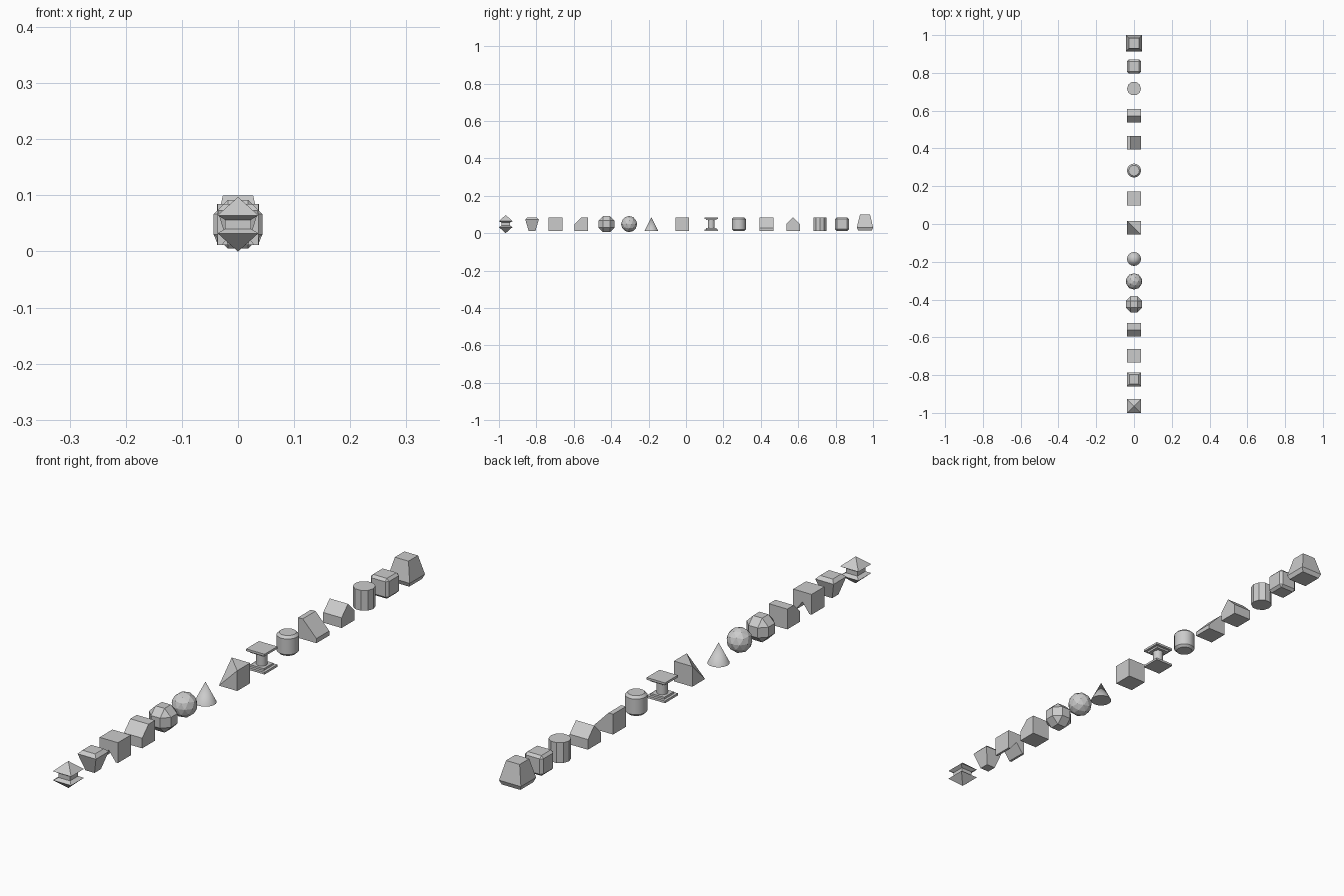
import bpy, bmesh, math
from mathutils import Vector

if "Cube" in bpy.data.objects:
    bpy.data.objects.remove(bpy.data.objects["Cube"])

C = 0.0485   # common centre height of the blocks
H = 0.0365   # common half size


def finish(name, bm, y, smooth=False):
    bmesh.ops.recalc_face_normals(bm, faces=bm.faces[:])
    me = bpy.data.meshes.new(name)
    bm.to_mesh(me)
    bm.free()
    ob = bpy.data.objects.new(name, me)
    bpy.context.collection.objects.link(ob)
    ob.location = (0, y, C)
    if smooth:
        bpy.ops.object.select_all(action='DESELECT')
        ob.select_set(True)
        bpy.context.view_layer.objects.active = ob
        bpy.ops.object.shade_smooth_by_angle(angle=math.radians(30))
    return ob


def lathe(bm, profile, sides, turn=0.0):
    """Stack rings of (radius, z); zero radius makes a point, open ends are capped."""
    rings = []
    for r, z in profile:
        if r == 0:
            rings.append([bm.verts.new((0, 0, z))])
        else:
            rings.append([bm.verts.new((r * math.cos(turn + math.tau * i / sides),
                                        r * math.sin(turn + math.tau * i / sides), z))
                          for i in range(sides)])
    for a, b in zip(rings, rings[1:]):
        for i in range(sides):
            j = (i + 1) % sides
            loop = [a[i % len(a)], a[j % len(a)], b[j % len(b)], b[i % len(b)]]
            bm.faces.new(list(dict.fromkeys(loop)))
    for ring in (rings[0], rings[-1]):
        if len(ring) > 1:
            bm.faces.new(ring)


def turned(name, y, profile, sides=32, turn=0.0, smooth=True):
    bm = bmesh.new()
    lathe(bm, profile, sides, turn)
    return finish(name, bm, y, smooth)


def square_stack(name, y, profile):
    """Square sections given as (half width, z)."""
    return turned(name, y, [(w * math.sqrt(2), z) for w, z in profile],
                  4, math.pi / 4, False)


def prism(name, y, outline, axis):
    """Extrude an outline along x (outline in y,z) or along y (outline in x,z)."""
    bm = bmesh.new()
    if axis == 'x':
        pts, move = [(-H, u, v) for u, v in outline], (2 * H, 0, 0)
    else:
        pts, move = [(u, -H, v) for u, v in outline], (0, 2 * H, 0)
    face = bm.faces.new([bm.verts.new(p) for p in pts])
    ext = bmesh.ops.extrude_face_region(bm, geom=[face], use_keep_orig=True)
    bmesh.ops.translate(bm, vec=move,
                        verts=[g for g in ext['geom'] if isinstance(g, bmesh.types.BMVert)])
    return finish(name, bm, y)


def hull(name, y, points):
    bm = bmesh.new()
    for p in points:
        bm.verts.new(p)
    bmesh.ops.convex_hull(bm, input=bm.verts[:])
    bmesh.ops.dissolve_limit(bm, angle_limit=0.02, verts=bm.verts[:], edges=bm.edges[:])
    return finish(name, bm, y)


# Double pyramid with a narrow waist
square_stack("waisted_double_pyramid", -0.964,
             [(0, -C), (H, -0.016), (0.023, -0.008), (0.023, 0.008), (H, 0.016), (0, C)])

# Tapered block with bevelled top
square_stack("inverted_taper_block", -0.823, [(0.018, -H), (H, 0.025), (0.025, H)])

# Cube with a V groove underneath
prism("grooved_block", -0.698,
      [(-H, -H), (-0.028, -H), (0, 0), (0.028, -H), (H, -H), (H, H), (-H, H)], 'y')

# Block with one chamfered edge
prism("chamfered_block", -0.56, [(-H, -H), (H, -H), (H, H), (0, H), (-H, 0)], 'x')

# Faceted ball of squares and triangles
a, b = 0.018, 0.0435
s = (-1, 1)
hull("faceted_ball", -0.425,
     [(i * u, j * v, k * w) for u, v, w in ((a, a, b), (a, b, a), (b, a, a))
      for i in s for j in s for k in s])

# Triangulated ball
bm = bmesh.new()
bmesh.ops.create_icosphere(bm, subdivisions=2, radius=0.0435)
finish("triangle_ball", bm, -0.304)

# Cone
turned("cone", -0.185, [(H, -H), (0, H)])

# Cube with one corner sliced off
hull("cut_corner_cube", -0.02,
     [(i * H, j * H, k * H) for i in s for j in s for k in s if (i, j, k) != (-1, -1, 1)])

# Pedestal: round shaft with stepped square plates at both ends
PED = 0.135
for side, label in ((-1, "bottom"), (1, "top")):
    square_stack("pedestal_" + label, PED,
                 [(H, side * H), (H, side * 0.0285), (0.027, side * 0.0285),
                  (0.027, side * 0.0215)])
turned("pedestal_shaft", PED, [(0.018, -0.0215), (0.018, 0.0215)])

# Cylinder with bevelled rims
turned("bevelled_cylinder", 0.283,
       [(0.028, -H), (H, -0.028), (H, 0.028), (0.028, H)])

# Wedge sloping toward +x
prism("wedge", 0.43, [(-H, -H), (H, -H), (H, -0.02), (-0.018, H), (-H, H)], 'y')

# House-shaped block
prism("gable_block", 0.573, [(-H, -H), (H, -H), (H, 0), (0, H), (-H, 0)], 'x')

# Flat-sided column
turned("faceted_column", 0.717, [(0.037, -H), (0.037, H)], 10, 0, False)

# Cube with all edges bevelled
bm = bmesh.new()
bmesh.ops.create_cube(bm, size=2 * H)
bmesh.ops.bevel(bm, geom=bm.edges[:], offset=0.009, segments=1, affect='EDGES')
finish("bevelled_cube", bm, 0.834)

# Large tapered block with tucked-in base
square_stack("tapered_block", 0.957, [(0.037, -0.034), (0.0435, -0.018), (0.027, 0.051)])
